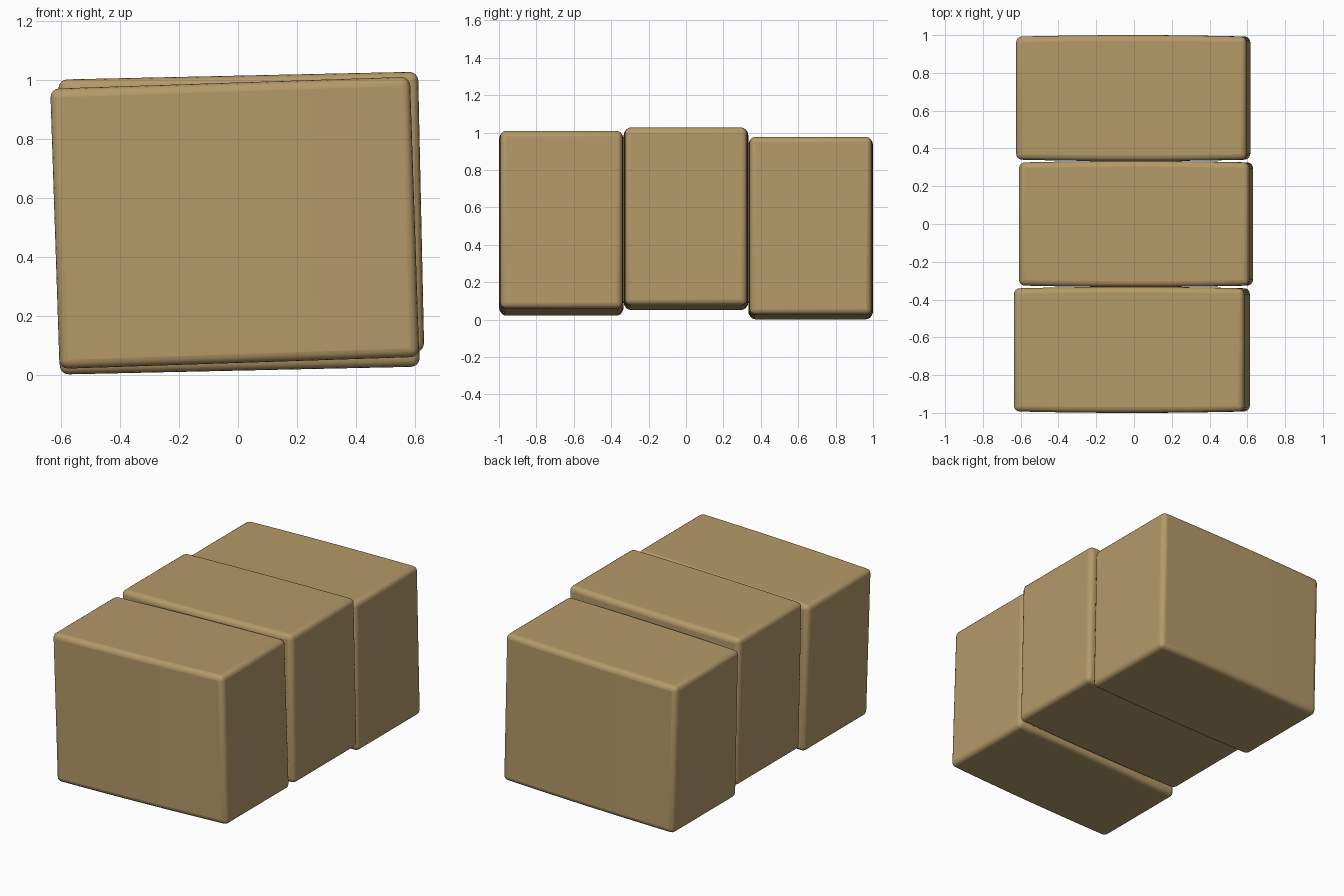
import bpy, bmesh
from math import radians
from mathutils import Matrix

if "Cube" in bpy.data.objects:
    bpy.data.objects.remove(bpy.data.objects["Cube"])

# shared tan material
mat = bpy.data.materials.new("tan")
mat.diffuse_color = (0.46, 0.32, 0.14, 1)
mat.use_nodes = True
mat.node_tree.nodes["Principled BSDF"].inputs["Base Color"].default_value = mat.diffuse_color

W, D, H = 1.22, 0.667, 0.95


def block(name, x, y, z, tilt):
    """Rounded block with slightly bowed ends, tilted about the y axis."""
    bm = bmesh.new()
    bmesh.ops.create_cube(bm, size=1, matrix=Matrix.Diagonal((W, D, H, 1)))
    long_edges = [e for e in bm.edges
                  if abs(e.verts[0].co.x - e.verts[1].co.x) > 0.5]
    bmesh.ops.subdivide_edges(bm, edges=long_edges, cuts=7, use_grid_fill=True)
    # bow the front and back faces a touch
    for v in bm.verts:
        drop = 0.008 * (2 * v.co.x / W) ** 2
        v.co.y -= drop if v.co.y > 0 else -drop
    me = bpy.data.meshes.new(name)
    bm.to_mesh(me)
    bm.free()
    ob = bpy.data.objects.new(name, me)
    bpy.context.collection.objects.link(ob)
    ob.location = (x, y, z)
    ob.rotation_euler.y = radians(-tilt)
    me.materials.append(mat)
    bev = ob.modifiers.new("rounding", 'BEVEL')
    bev.width = 0.03
    bev.segments = 4
    bev.limit_method = 'ANGLE'
    bev.angle_limit = radians(40)
    bpy.ops.object.select_all(action='DESELECT')
    bpy.context.view_layer.objects.active = ob
    ob.select_set(True)
    bpy.ops.object.shade_smooth_by_angle(angle=radians(40))


# three blocks in a row, each leaning a little differently
block("front_block", -0.011, -0.6665, 0.515, 1.9)
block("middle_block", 0.011, 0.0, 0.539, 1.25)
block("back_block", -0.004, 0.6665, 0.489, 1.25)
